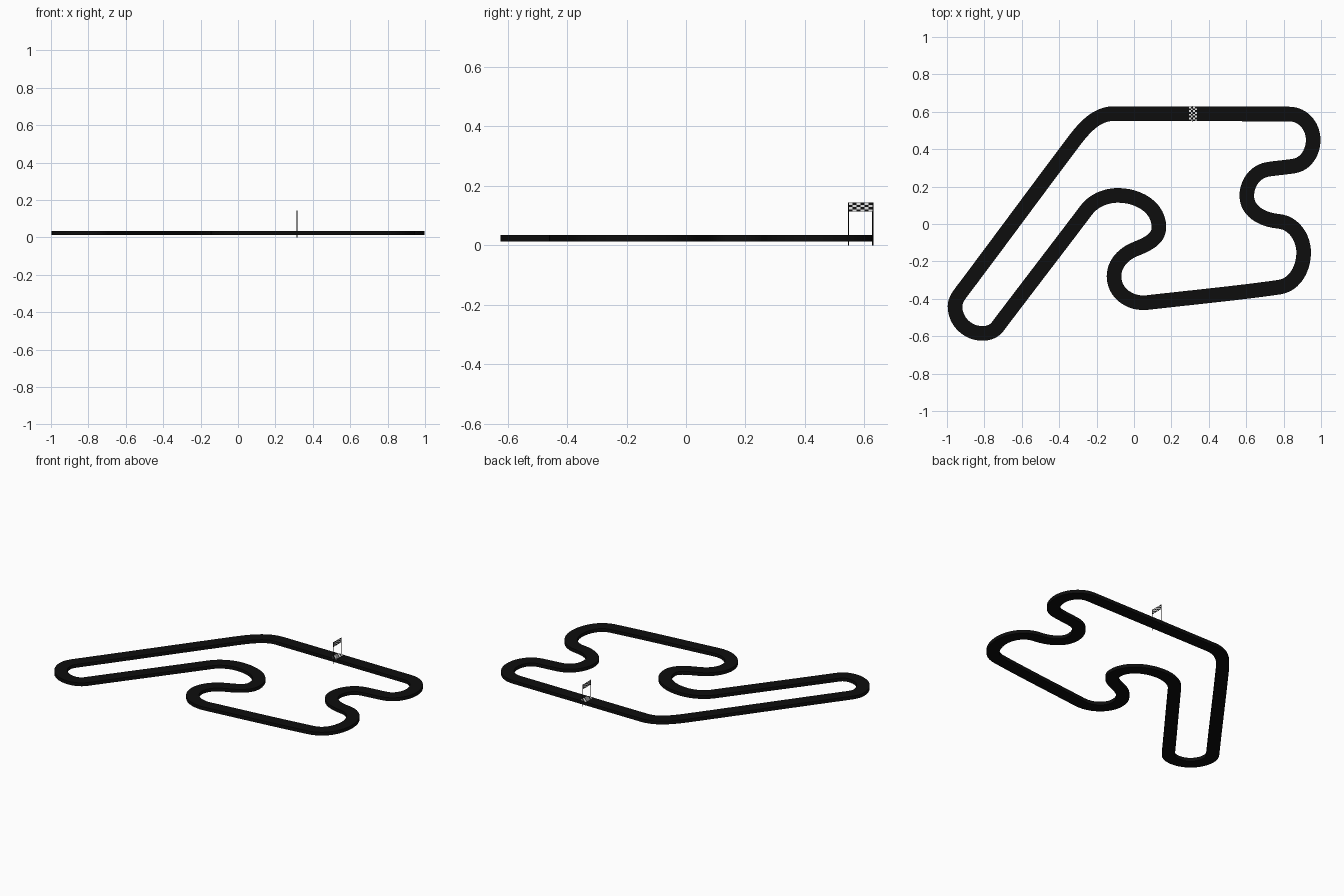
import bpy, bmesh
from math import radians, cos, sin, pi
from mathutils import Vector, Matrix

if "Cube" in bpy.data.objects:
    bpy.data.objects.remove(bpy.data.objects["Cube"])


def material(name, rgb):
    m = bpy.data.materials.new(name)
    m.use_nodes = True
    m.diffuse_color = (*rgb, 1)
    m.node_tree.nodes["Principled BSDF"].inputs["Base Color"].default_value = (*rgb, 1)
    return m


asphalt = material("asphalt black", (0.004, 0.004, 0.004))
white = material("chequer white", (0.9, 0.9, 0.9))


def finish(name, bm, mats):
    mesh = bpy.data.meshes.new(name)
    bm.to_mesh(mesh)
    bm.free()
    obj = bpy.data.objects.new(name, mesh)
    bpy.context.collection.objects.link(obj)
    for m in mats:
        mesh.materials.append(m)
    return obj


# Centreline: x, y and heading in degrees, driven clockwise
PATH = [
    (-0.11, 0.59, 0), (0.83, 0.588, 0), (0.958, 0.45, -90), (0.855, 0.31, -171),
    (0.715, 0.292, -171), (0.603, 0.15, -90), (0.77, 0.015, -5), (0.907, -0.16, -92),
    (0.775, -0.338, -172), (0.07, -0.42, -173.5), (-0.107, -0.28, 90), (0.005, -0.135, 22),
    (0.133, -0.022, 88), (-0.085, 0.153, 180), (-0.256, 0.073, -127), (-0.73, -0.55, -127),
    (-0.81, -0.585, 180), (-0.957, -0.44, 90), (-0.92, -0.36, 53), (-0.326, 0.436, 53),
]
HALF, LOW, HIGH, STEPS = 0.039, 0.012, 0.034, 12


def centreline():
    """Sample arc-like cubics between path points as (point, sideways) pairs."""
    out = []
    for (ax, ay, ah), (bx, by, bh) in zip(PATH, PATH[1:] + PATH[:1]):
        a, b = Vector((ax, ay)), Vector((bx, by))
        da = Vector((cos(radians(ah)), sin(radians(ah))))
        db = Vector((cos(radians(bh)), sin(radians(bh))))
        reach = (b - a).length / 3 / cos(da.angle(db) / 4) ** 2
        p, q = a + da * reach, b - db * reach
        for i in range(STEPS):
            t = i / STEPS
            s = 1 - t
            pos = a * s**3 + p * 3 * s * s * t + q * 3 * s * t * t + b * t**3
            tan = ((p - a) * s * s + (q - p) * 2 * s * t + (b - q) * t * t).normalized()
            out.append((pos, Vector((-tan.y, tan.x))))
    return out


# Road: a box section swept round the closed circuit
bm = bmesh.new()
rings = []
for pos, side in centreline():
    left, right = pos + side * HALF, pos - side * HALF
    rings.append([bm.verts.new((c.x, c.y, z)) for c, z in
                  ((left, LOW), (left, HIGH), (right, HIGH), (right, LOW))])
for r, n in zip(rings, rings[1:] + rings[:1]):
    for k in range(4):
        j = (k + 1) % 4
        bm.faces.new((r[k], r[j], n[j], n[k]))
bmesh.ops.recalc_face_normals(bm, faces=bm.faces)
road = finish("road", bm, [asphalt])
bpy.context.view_layer.objects.active = road
road.select_set(True)
bpy.ops.object.shade_smooth_by_angle(angle=radians(30))
road.select_set(False)


def chequered(name, centre, size, cols, rows, upright, thickness):
    """Thin plate in alternating squares, flat or standing across the road."""
    bm = bmesh.new()
    bmesh.ops.create_grid(bm, x_segments=cols, y_segments=rows, size=0.5)
    for f in bm.faces:
        c = f.calc_center_median()
        f.material_index = (int((c.x + 0.5) * cols) + int((c.y + 0.5) * rows)) % 2
    bm.transform(Matrix.Diagonal((*size, 1, 1)))
    if upright:
        bm.transform(Matrix.Rotation(pi / 2, 4, "Z") @ Matrix.Rotation(pi / 2, 4, "X"))
    bm.transform(Matrix.Translation(centre))
    obj = finish(name, bm, [asphalt, white])
    mod = obj.modifiers.new("thickness", "SOLIDIFY")
    mod.thickness = thickness
    mod.offset = 0


# Start line and the banner above it
GATE_X = 0.315
POLES = {"inner_pole": 0.546, "outer_pole": 0.628}
chequered("start_line", (GATE_X, 0.589, HIGH + 0.0005), (0.042, 0.078), 4, 8, False, 0.001)
chequered("banner", (GATE_X, 0.587, 0.128), (0.082, 0.03), 6, 4, True, 0.002)

# Banner poles
for name, y in POLES.items():
    bm = bmesh.new()
    bmesh.ops.create_cone(bm, cap_ends=True, segments=8, radius1=0.002, radius2=0.002,
                          depth=0.144, matrix=Matrix.Translation((GATE_X, y, 0.072)))
    finish(name, bm, [asphalt])
